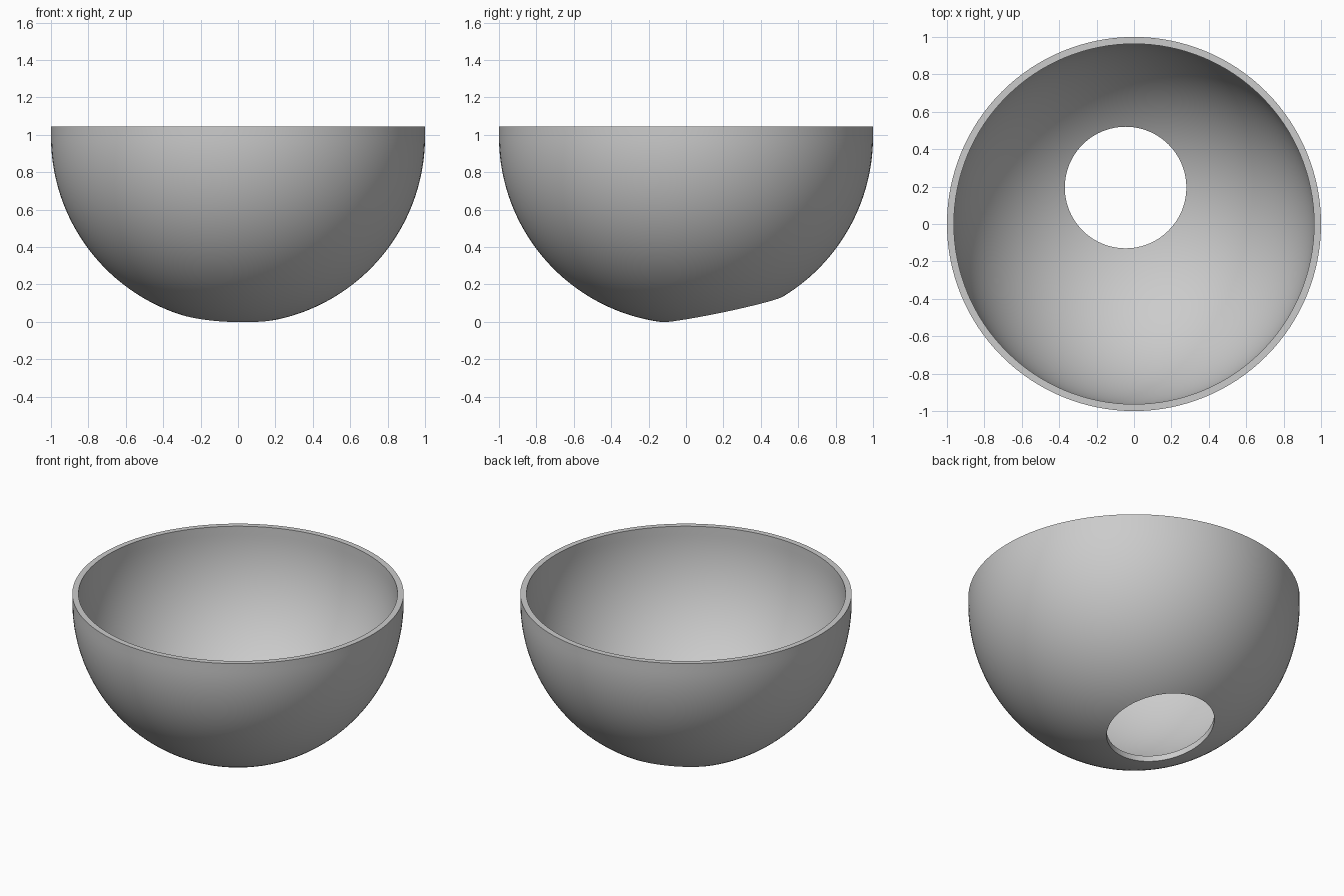
import bpy, math

cube = bpy.data.objects.get("Cube")
if cube:
    bpy.data.objects.remove(cube, do_unlink=True)

OUTER, INNER = 1.0, 0.963
CENTRE_Z, RIM_Z = 0.99, 1.045
SEGMENTS, RINGS = 128, 48

grey = bpy.data.materials.new("plain grey")
grey.use_nodes = True
colour = (0.6, 0.6, 0.6, 1)
grey.diffuse_color = colour
grey.node_tree.nodes["Principled BSDF"].inputs["Base Color"].default_value = colour


def half_profile(radius):
    """Quarter circle from near the pole up to the equator, then a straight lip."""
    angles = [math.pi / 2 * i / RINGS for i in range(1, RINGS + 1)]
    arc = [(radius * math.sin(a), CENTRE_Z - radius * math.cos(a)) for a in angles]
    return arc + [(radius, RIM_Z)]


# Bowl: closed wall section turned about the vertical axis
section = half_profile(OUTER) + half_profile(INNER)[::-1]
n = len(section)
verts, faces = [], []
for s in range(SEGMENTS):
    a = 2 * math.pi * s / SEGMENTS
    verts += [(r * math.cos(a), r * math.sin(a), z) for r, z in section]
    t = (s + 1) % SEGMENTS
    for i in range(n):
        j = (i + 1) % n
        faces.append((s * n + i, t * n + i, t * n + j, s * n + j))
mesh = bpy.data.meshes.new("bowl")
mesh.from_pydata(verts, [], faces)
mesh.materials.append(grey)
bowl = bpy.data.objects.new("bowl", mesh)
bpy.context.collection.objects.link(bowl)

# Off-centre round hole straight down through the bottom
bpy.ops.mesh.primitive_cylinder_add(vertices=96, radius=0.325, depth=0.8,
                                    location=(-0.045, 0.195, 0.1))
cutter = bpy.context.object
cutter.name = "hole_cutter"
cutter.data.materials.append(grey)
cutter.hide_render = True
hole = bowl.modifiers.new("hole", "BOOLEAN")
hole.operation = "DIFFERENCE"
hole.solver = "EXACT"
hole.object = cutter

# Apply the cut, drop the cutter and smooth the curved walls
bpy.ops.object.select_all(action="DESELECT")
bowl.select_set(True)
bpy.context.view_layer.objects.active = bowl
bpy.ops.object.modifier_apply(modifier=hole.name)
bpy.data.objects.remove(cutter, do_unlink=True)
bpy.ops.object.shade_smooth_by_angle(angle=math.radians(30))
